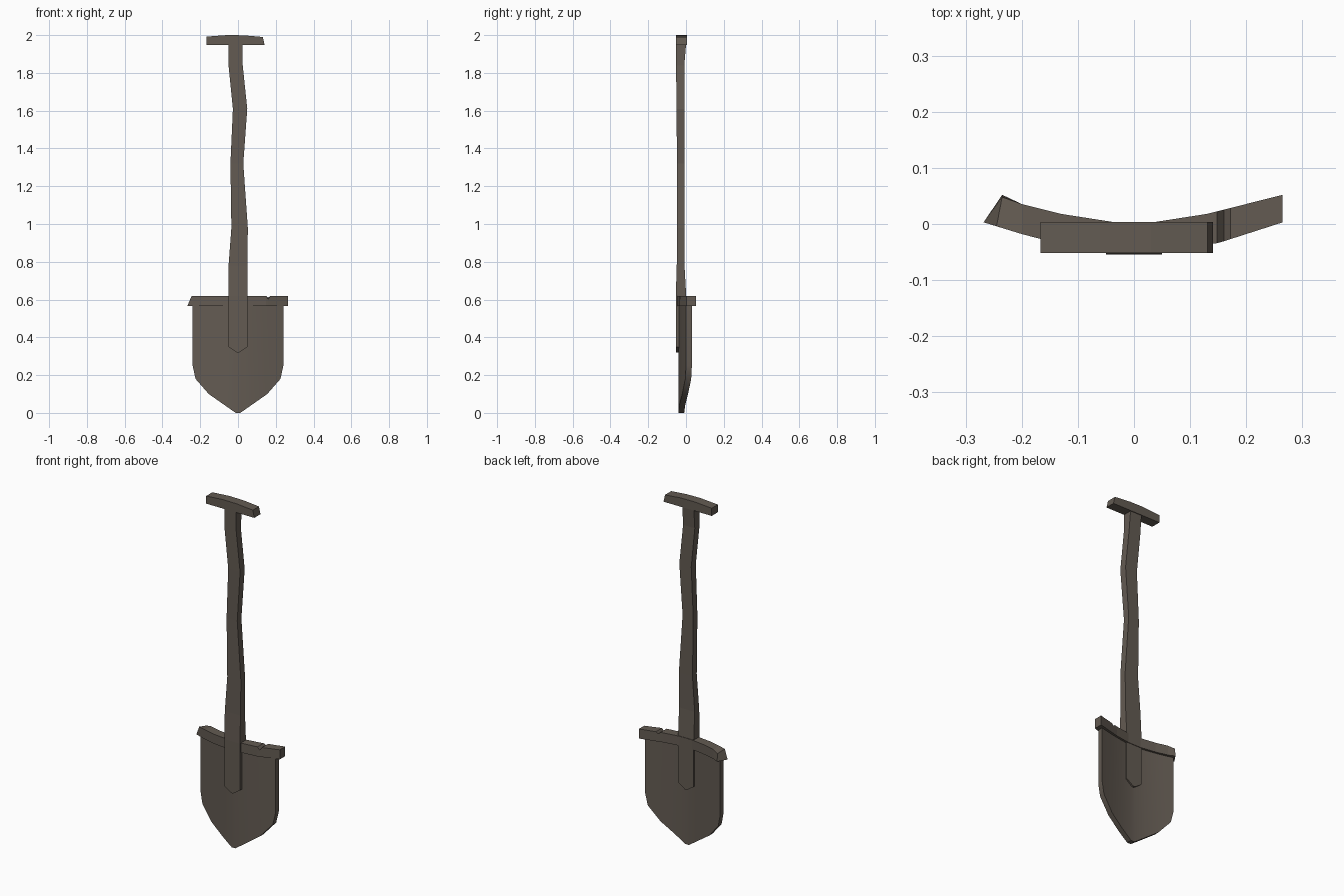
import bpy, math

if "Cube" in bpy.data.objects:
    bpy.data.objects.remove(bpy.data.objects["Cube"])

mat = bpy.data.materials.new("weathered grey brown")
mat.diffuse_color = (0.125, 0.104, 0.085, 1)
mat.use_nodes = True
mat.node_tree.nodes["Principled BSDF"].inputs["Base Color"].default_value = mat.diffuse_color


def loft(name, rings, smooth=False):
    """Skin a list of four-point rings into a closed solid."""
    verts = [p for r in rings for p in r]
    faces = [(0, 1, 2, 3), tuple(len(verts) - k for k in (1, 2, 3, 4))]
    for i in range(len(rings) - 1):
        a = i * 4
        for k in range(4):
            n = (k + 1) % 4
            faces.append((a + k, a + 4 + k, a + 4 + n, a + n))
    me = bpy.data.meshes.new(name)
    me.from_pydata(verts, [], faces)
    me.materials.append(mat)
    ob = bpy.data.objects.new(name, me)
    bpy.context.collection.objects.link(ob)
    bpy.context.view_layer.objects.active = ob
    ob.select_set(True)
    bpy.ops.object.mode_set(mode='EDIT')
    bpy.ops.mesh.select_all(action='SELECT')
    bpy.ops.mesh.normals_make_consistent(inside=False)
    bpy.ops.object.mode_set(mode='OBJECT')
    if smooth:
        bpy.ops.object.shade_smooth_by_angle(angle=math.radians(30))
    ob.select_set(False)
    return ob


def curve(x, pts):
    """Piecewise linear bow of the blade, symmetric in x."""
    x = abs(x)
    for (x0, y0), (x1, y1) in zip(pts, pts[1:]):
        if x <= x1:
            return y0 + (y1 - y0) * (x - x0) / (x1 - x0)
    return pts[-1][1]


# Blade: bowed plate with a pointed lower outline
half = [(0.24, 0.25), (0.225, 0.18), (0.155, 0.10), (0.075, 0.044), (0.012, 0.0)]
outline = [(-x, z) for x, z in half] + half[::-1]
bow = [(0, -0.041), (0.04, -0.040), (0.13, -0.026), (0.24, 0.0)]
rings = []
for x, z in outline:
    f = curve(x, bow)
    b = f + 0.031
    rings.append([(x, f, z), (x, b, z), (x, b, 0.58), (x, f, 0.58)])
loft("blade", rings, True)

# Foot rest: thicker bowed bar with a chipped left end and a small notch
back = [(0, 0.004), (0.04, 0.004), (0.13, 0.018), (0.265, 0.052)]
front = [(0, -0.046), (0.04, -0.046), (0.15, -0.034), (0.265, 0.003)]
rings = [[(-0.268, 0.003, 0.567), (-0.235, 0.052, 0.565),
          (-0.235, 0.048, 0.610), (-0.245, -0.004, 0.62)]]
for x in (-0.2, -0.13, -0.04, 0.04, 0.13, 0.148, 0.160, 0.172, 0.265):
    f, b = curve(x, front), curve(x, back)
    top = 0.602 if x == 0.160 else 0.62
    rings.append([(x, f, 0.565), (x, b, 0.565), (x, b, 0.62 if x != 0.160 else 0.61),
                  (x, f, top)])
loft("foot_rest", rings)

# Shaft: crooked square pole ending in a pointed socket (z, left, right, front, back)
shaft = [(0.32, -0.006, 0.006, -0.054, 0.001), (0.35, -0.05, 0.05, -0.054, 0.001),
         (0.62, -0.05, 0.05, -0.054, 0.001), (0.78, -0.05, 0.05, -0.049, -0.008),
         (0.98, -0.035, 0.052, -0.048, -0.009), (1.32, -0.04, 0.028, -0.047, -0.009),
         (1.61, -0.027, 0.049, -0.051, -0.009), (1.84, -0.05, 0.025, -0.052, -0.009),
         (1.96, -0.05, 0.023, -0.052, 0.001)]
loft("shaft", [[(l, f, z), (r, f, z), (r, b, z), (l, b, z)] for z, l, r, f, b in shaft])

# Grip: cross bar with a slightly crowned top (bottom x, top x, top z)
grip = [(-0.167, -0.167, 1.992), (-0.06, -0.06, 2.0), (0.03, 0.03, 1.999),
        (0.141, 0.131, 1.99)]
loft("grip", [[(xb, -0.052, 1.948), (xb, 0.004, 1.948), (xt, 0.004, z), (xt, -0.052, z)]
              for xb, xt, z in grip])
